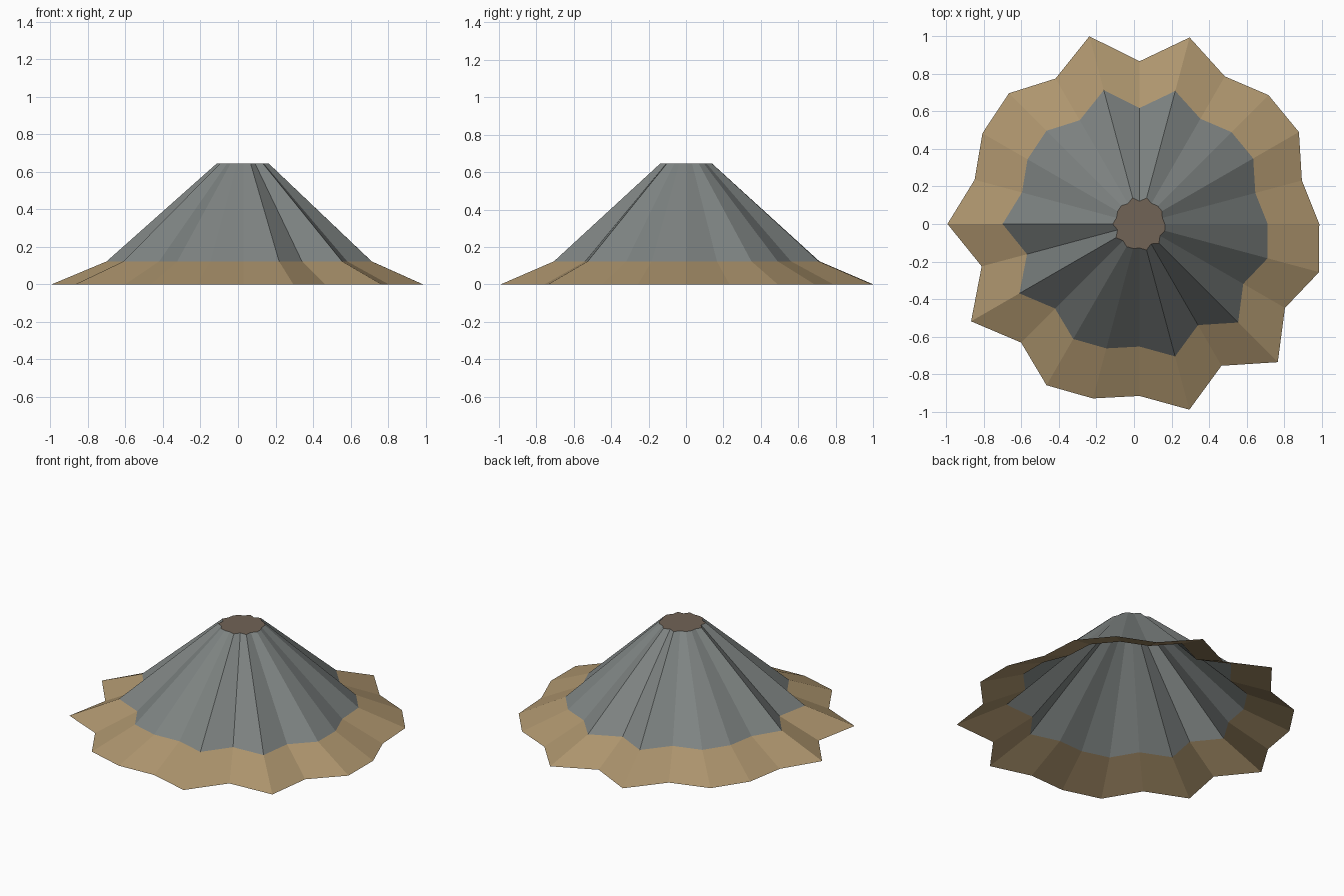
import bpy, bmesh, math

if "Cube" in bpy.data.objects:
    bpy.data.objects.remove(bpy.data.objects["Cube"])

CENTRE_X = 0.03
# Ridge and gully radii at the foot, every 15 degrees from +x
RADII = [0.958, 0.896, 0.981, 0.972, 0.909, 1.030, 0.868, 1.036,
         0.896, 0.986, 0.968, 0.911, 1.025, 0.872, 1.038, 0.894,
         0.993, 0.963, 0.917, 1.025, 0.873, 1.042, 0.895, 0.991]
FOOT, SHOULDER, SUMMIT = (1.0, 0.0), (0.713, 0.123), (0.14, 0.645)


def material(name, colour):
    m = bpy.data.materials.new(name)
    m.diffuse_color = (*colour, 1)
    m.use_nodes = True
    m.node_tree.nodes["Principled BSDF"].inputs["Base Color"].default_value = m.diffuse_color
    return m


def ring(bm, level):
    scale, z = level
    step = math.tau / len(RADII)
    return [bm.verts.new((CENTRE_X + r * scale * math.cos(i * step),
                          r * scale * math.sin(i * step), z))
            for i, r in enumerate(RADII)]


def part(name, mat, *levels):
    """One level makes a flat cap, two levels make a sloping band."""
    bm = bmesh.new()
    rings = [ring(bm, level) for level in levels]
    if len(rings) == 1:
        bm.faces.new(rings[0])
    else:
        low, high = rings
        for i in range(len(low)):
            j = (i + 1) % len(low)
            bm.faces.new((low[i], low[j], high[j], high[i]))
    mesh = bpy.data.meshes.new(name)
    bm.to_mesh(mesh)
    bm.free()
    mesh.materials.append(mat)
    bpy.context.collection.objects.link(bpy.data.objects.new(name, mesh))


# Sandy skirt, rocky slope and flat summit; the underside is open
part("sand_skirt", material("sand", (0.42, 0.30, 0.155)), FOOT, SHOULDER)
part("rock_slope", material("grey_rock", (0.21, 0.23, 0.225)), SHOULDER, SUMMIT)
part("summit_cap", material("brown_earth", (0.165, 0.125, 0.092)), SUMMIT)
